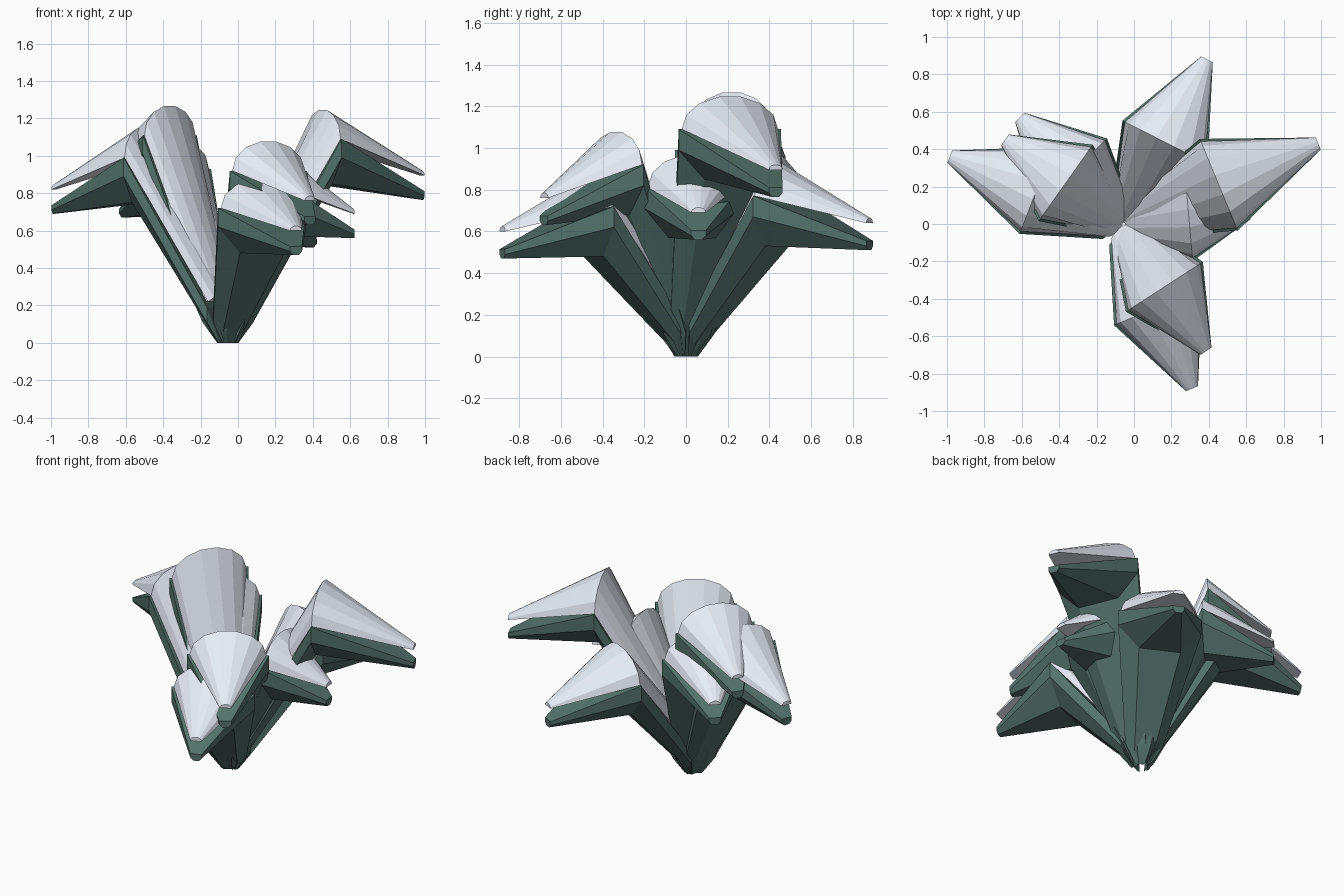
import bpy, bmesh, math
from mathutils import Vector

if "Cube" in bpy.data.objects:
    bpy.data.objects.remove(bpy.data.objects["Cube"])


def material(name, color):
    m = bpy.data.materials.new(name)
    m.diffuse_color = color
    m.use_nodes = True
    m.node_tree.nodes["Principled BSDF"].inputs["Base Color"].default_value = m.diffuse_color
    return m


green = material("leaf_green", (0.09, 0.17, 0.15, 1))
white = material("snow_white", (0.80, 0.85, 0.92, 1))
ROOT = Vector((-0.055, 0, 0))


def loft(name, rings, heading, mat):
    """Skin rings of (radial, side, height) points, capped at both ends."""
    out = Vector((math.cos(heading), math.sin(heading), 0))
    side = Vector((-out.y, out.x, 0))
    bm = bmesh.new()
    loops = [[bm.verts.new(ROOT + out * r + side * s + Vector((0, 0, z)))
              for r, s, z in ring] for ring in rings]
    n = len(loops[0])
    for a, b in zip(loops, loops[1:]):
        for i in range(n):
            j = (i + 1) % n
            bm.faces.new((a[i], a[j], b[j], b[i]))
    bm.faces.new(loops[0][::-1])
    bm.faces.new(loops[-1])
    bmesh.ops.recalc_face_normals(bm, faces=bm.faces)
    me = bpy.data.meshes.new(name)
    bm.to_mesh(me)
    bm.free()
    me.materials.append(mat)
    ob = bpy.data.objects.new(name, me)
    bpy.context.collection.objects.link(ob)


def leaf_ring(r, z, w, top, bottom):
    # hexagonal section: upright rim and a narrow flat underside
    half = [(w, top), (w, 0), (0.5 * w, -bottom)]
    pts = half + [(-s, u) for s, u in reversed(half)]
    return [(r, s, z + u) for s, u in pts]


def snow_ring(r, z, w, h, lean=0.0, n=7):
    # rounded arch over a flat underside, crown leaning to the plant's centre
    ring = []
    for i in range(n + 1):
        c, s = math.cos(math.pi * i / n), math.sin(math.pi * i / n)
        ring.append((r - lean * s, w * c, z + h * s))
    return ring


# tip x, tip y, tip height, bend radius, bend height, half width
leaves = [
    (0.985, 0.43, 0.785, 0.55, 0.99, 0.25),
    (0.39, 0.88, 0.53, 0.49, 0.67, 0.24),
    (0.31, -0.88, 0.49, 0.48, 0.62, 0.24),
    (0.385, -0.68, 0.65, 0.40, 0.82, 0.23),
    (-0.985, 0.36, 0.71, 0.50, 0.89, 0.235),
    (-0.61, 0.57, 0.69, 0.39, 0.83, 0.24),
    (-0.69, 0.45, 0.84, 0.38, 1.01, 0.235),
    (0.62, 0.06, 0.58, 0.35, 0.71, 0.215),
]
for i, (tx, ty, tz, mr, mz, w) in enumerate(leaves, 1):
    heading = math.atan2(ty, tx - ROOT.x)
    reach = math.hypot(tx - ROOT.x, ty)
    # leaf blade: root, stem foot, bend, drooping tip
    loft(f"leaf_{i}", [
        leaf_ring(0.035, 0.0, 0.045, 0.02, 0.0),
        leaf_ring(0.075, 0.11, 0.115, 0.08, 0.05),
        leaf_ring(mr, mz, w + 0.015, 0.10, 0.14),
        leaf_ring(reach, tz, 0.035, 0.025, 0.02)], heading, green)
    # snow lying on the leaf
    loft(f"snow_{i}", [
        snow_ring(0.075, 0.22, 0.10, 0.05, 0.07),
        snow_ring(mr, mz + 0.10, w, 0.16),
        snow_ring(reach, tz + 0.11, 0.035, 0.025)], heading, white)
